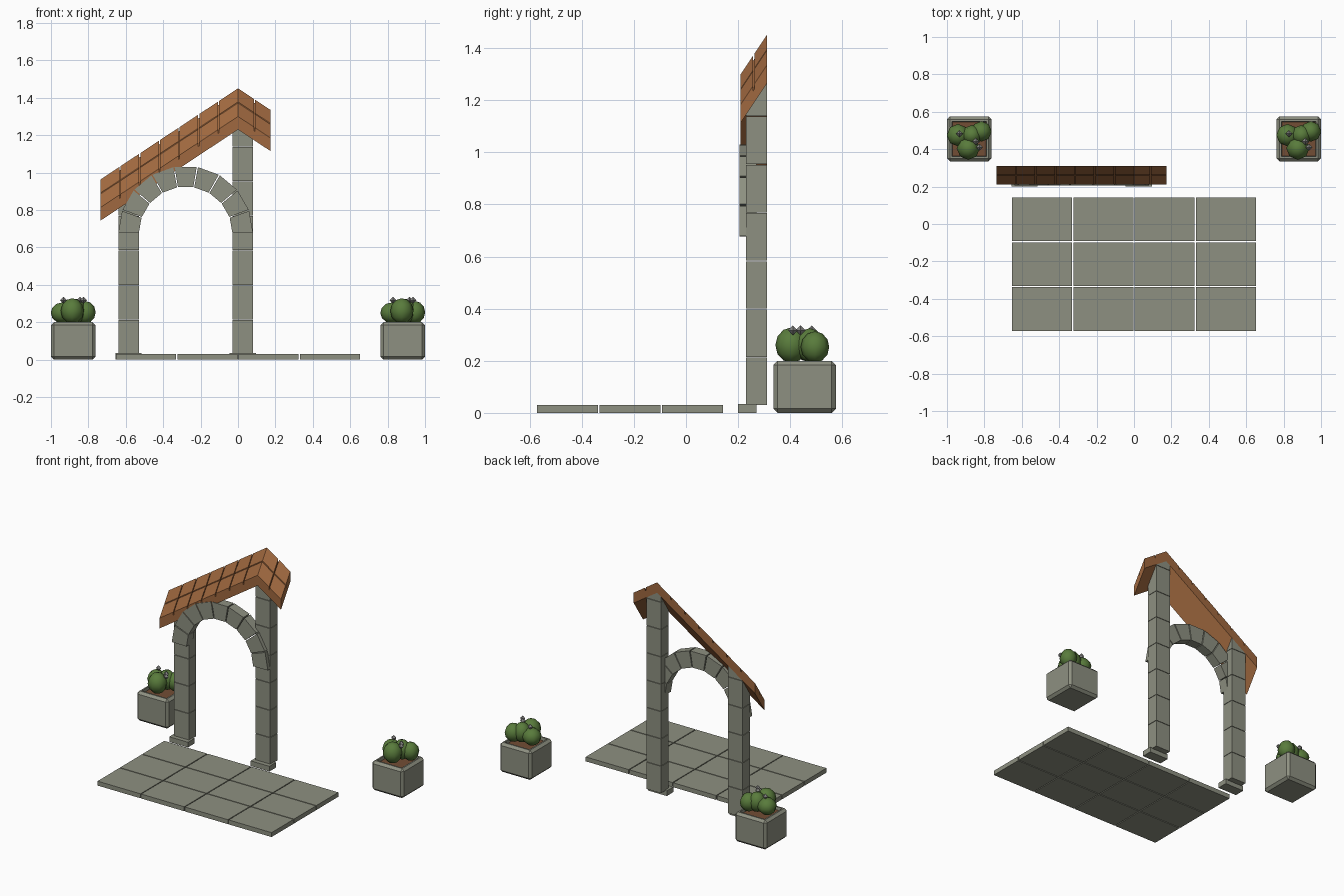
import bpy, bmesh, math
from mathutils import Vector

if "Cube" in bpy.data.objects:
    bpy.data.objects.remove(bpy.data.objects["Cube"])


def material(name, color):
    m = bpy.data.materials.new(name)
    m.use_nodes = True
    m.diffuse_color = (*color, 1)
    m.node_tree.nodes["Principled BSDF"].inputs["Base Color"].default_value = (*color, 1)
    return m


STONE = material("grey stone", (0.27, 0.28, 0.22))
TILE = material("terracotta tile", (0.35, 0.14, 0.05))
SOIL = material("brown soil", (0.17, 0.075, 0.035))
LEAF = material("leaf green", (0.10, 0.20, 0.045))
BUD = material("pale grey bud", (0.24, 0.24, 0.23))


def finish(name, bm, *mats):
    bmesh.ops.recalc_face_normals(bm, faces=bm.faces)
    mesh = bpy.data.meshes.new(name)
    bm.to_mesh(mesh)
    bm.free()
    for m in mats:
        mesh.materials.append(m)
    obj = bpy.data.objects.new(name, mesh)
    bpy.context.collection.objects.link(obj)
    return obj


def block(bm, xs, ys, zs, shape=lambda x, y, z: (x, y, z)):
    """Six-sided block; shape bends its corners into place."""
    v = [bm.verts.new(shape(x, y, z)) for x in xs for y in ys for z in zs]
    for f in ((0, 1, 3, 2), (4, 6, 7, 5), (0, 4, 5, 1), (2, 3, 7, 6), (0, 2, 6, 4), (1, 5, 7, 3)):
        bm.faces.new([v[i] for i in f])


# Paving slabs
bm = bmesh.new()
GAP = 0.003
for i in range(4):
    for j in range(3):
        x, y = -0.655 + i * 0.3275, -0.575 + j * 0.24
        block(bm, (x + GAP, x + 0.3275 - GAP), (y + GAP, y + 0.24 - GAP), (0, 0.03))
finish("paving", bm, STONE)

# Roof dimensions: two falls from a ridge, both leaning back
LEFT, RIGHT, FRONT, BACK = -0.735, 0.175, 0.21, 0.31
FALL, LEAN, RIDGE = 0.662, 1.5, 1.23


def roof_point(x, y, z):
    return x, y, RIDGE + z - FALL * abs(x) + LEAN * (y - FRONT)


# Pillars of stacked blocks, trimmed to the roof underside
PITCH = 0.185
for name, x in (("right_pillar", -0.64), ("left_pillar", -0.03)):
    bm = bmesh.new()
    for k in range(8):
        z = 0.03 + k * PITCH
        block(bm, (x, x + 0.11), (0.23, BACK), (z, z + PITCH - GAP))
    for side in (-1, 1):
        cut = bmesh.ops.bisect_plane(
            bm, geom=bm.verts[:] + bm.edges[:] + bm.faces[:],
            plane_co=(0, FRONT, RIDGE), plane_no=Vector((side * FALL, -LEAN, 1)),
            clear_outer=True)
        edges = [e for e in cut["geom_cut"] if isinstance(e, bmesh.types.BMEdge)]
        bmesh.ops.holes_fill(bm, edges=edges)
    finish(name, bm, STONE)

    bm = bmesh.new()
    block(bm, (x - 0.015, x + 0.125), (0.2, 0.27), (0, 0.035))
    finish(name + "_plinth", bm, STONE)

# Arch of nine wedge stones
bm = bmesh.new()
STEP = math.pi / 9
for k in range(9):
    block(bm, (0.25, 0.36), (0.205, 0.27), (k * STEP + 0.01, (k + 1) * STEP - 0.01),
          lambda r, y, a: (-0.28 + r * math.cos(a), y, 0.675 + r * math.sin(a)))
finish("arch", bm, STONE)

# Roof board
bm = bmesh.new()
for xs in ((LEFT, 0), (0, RIGHT)):
    block(bm, xs, (FRONT, BACK), (0, 0.05), roof_point)
finish("roof_board", bm, TILE)

# Roof tiles, two rows on each fall
bm = bmesh.new()
for start, end, count in ((LEFT, 0, 7), (0, RIGHT, 2)):
    w = (end - start) / count
    for i in range(count):
        for j in range(2):
            x, y = start + i * w, FRONT + j * 0.05
            x0 = x if i == 0 else x + GAP
            x1 = end if i == count - 1 else x + w - GAP
            block(bm, (x0, x1), (y + 0.002 * j, y + 0.05 - 0.002 * (1 - j)),
                  (0.045, 0.07), roof_point)
finish("roof_tiles", bm, TILE)


# Planters with shrubs
def planter(side, cx, cy=0.455):
    bm = bmesh.new()
    block(bm, (cx - 0.119, cx + 0.119), (cy - 0.12, cy + 0.12), (0, 0.2))
    bmesh.ops.bevel(bm, geom=bm.edges[:], offset=0.016, segments=1, affect='EDGES')
    bm.normal_update()
    top = max(bm.faces, key=lambda f: f.calc_center_median().z)
    bmesh.ops.inset_region(bm, faces=[top], thickness=0.014)
    bmesh.ops.inset_region(bm, faces=[top], thickness=0.004, depth=-0.02)
    top.material_index = 1
    finish(side + "_planter", bm, STONE, SOIL)

    bm = bmesh.new()
    for dx, dy, z, r, h in ((-0.06, 0.02, 0.25, 0.06, 0.055), (0.065, 0.04, 0.253, 0.055, 0.06),
                            (-0.005, -0.05, 0.26, 0.062, 0.068), (0.015, 0.02, 0.26, 0.055, 0.065)):
        made = bmesh.ops.create_uvsphere(bm, u_segments=8, v_segments=6, radius=1)["verts"]
        bmesh.ops.scale(bm, vec=(r, r, h), verts=made)
        bmesh.ops.translate(bm, vec=(cx + dx, cy + dy, z), verts=made)
    for f in bm.faces:
        f.smooth = True
    finish(side + "_shrub", bm, LEAF)

    bm = bmesh.new()
    for dx, dy in ((-0.052, 0.028), (0.035, -0.015), (0.055, -0.045)):
        made = bmesh.ops.create_uvsphere(bm, u_segments=4, v_segments=2, radius=0.019)["verts"]
        bmesh.ops.translate(bm, vec=(cx + dx, cy + dy, 0.317), verts=made)
    finish(side + "_buds", bm, BUD)


planter("right", -0.881)
planter("left", 0.881)
